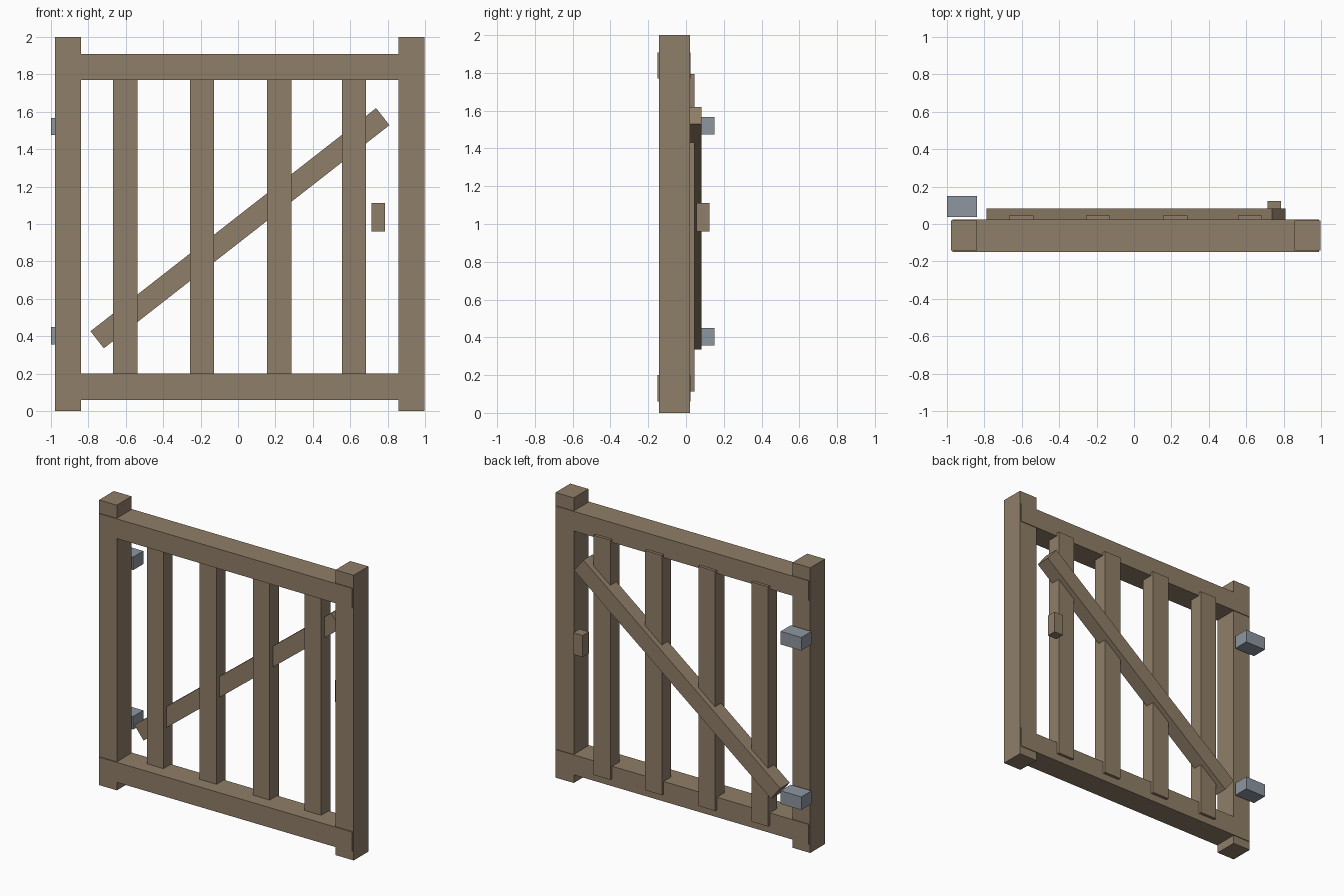
import bpy
import math

if "Cube" in bpy.data.objects:
    bpy.data.objects.remove(bpy.data.objects["Cube"])


def flat_material(name, rgb):
    m = bpy.data.materials.new(name)
    m.diffuse_color = (*rgb, 1.0)
    m.use_nodes = True
    m.node_tree.nodes["Principled BSDF"].inputs["Base Color"].default_value = m.diffuse_color
    return m


wood = flat_material("weathered wood", (0.28, 0.21, 0.14))
metal = flat_material("grey metal", (0.27, 0.305, 0.35))


def box(name, x, y, z, mat, tilt=0.0):
    """Box from (min, max) ranges, optionally tilted about y through its centre."""
    ranges = (x, y, z)
    bpy.ops.mesh.primitive_cube_add(size=1, location=[(a + b) / 2 for a, b in ranges])
    ob = bpy.context.object
    ob.name = name
    ob.scale = [b - a for a, b in ranges]
    ob.rotation_euler.y = tilt
    ob.data.materials.append(mat)
    return ob


# Side posts
box("left_post", (-0.978, -0.84), (-0.143, 0.02), (0, 2), wood)
box("right_post", (0.857, 0.998), (-0.143, 0.02), (0, 2), wood)

# Rails, slightly proud of the posts front and back
for name, z in (("bottom_rail", (0.06, 0.2)), ("top_rail", (1.77, 1.908))):
    box(name, (-0.97, 0.988), (-0.15, 0.025), z, wood)

# Upright slats, let into the back of the rails
for i, x in enumerate((-0.603, -0.192, 0.221, 0.62)):
    box(f"slat_{i + 1}", (x - 0.065, x + 0.065), (-0.057, 0.045), (0.112, 1.793), wood)

# Diagonal brace
box("diagonal_brace", (0.0105 - 0.969, 0.0105 + 0.969), (-0.022, 0.083),
    (0.9775 - 0.058, 0.9775 + 0.058), wood, tilt=-math.radians(38.0))

# Latch block
box("latch_block", (0.715, 0.787), (0.056, 0.124), (0.96, 1.112), wood)

# Hinges
for name, z in (("lower_hinge", (0.357, 0.449)), ("upper_hinge", (1.475, 1.567))):
    box(name, (-1.0, -0.84), (0.038, 0.15), z, metal)
